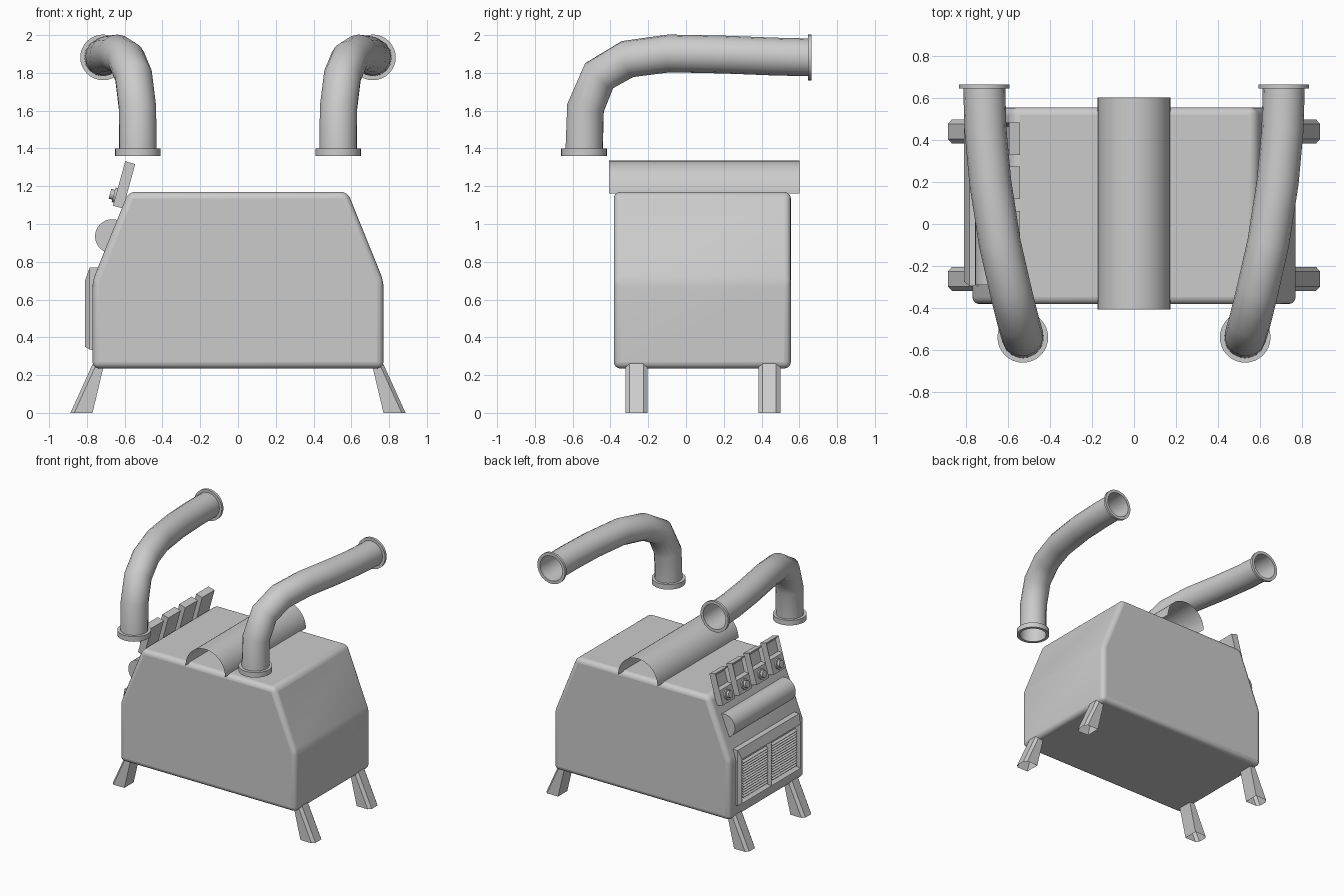
import bpy, bmesh
from math import radians, cos, sin, pi
from mathutils import Matrix, Vector

if "Cube" in bpy.data.objects:
    bpy.data.objects.remove(bpy.data.objects["Cube"])

YC = 0.09  # y centre of the cabinet


def finish(name, bm, smooth=None):
    bmesh.ops.recalc_face_normals(bm, faces=bm.faces)
    me = bpy.data.meshes.new(name)
    bm.to_mesh(me)
    bm.free()
    ob = bpy.data.objects.new(name, me)
    bpy.context.collection.objects.link(ob)
    if smooth:
        shade(ob, smooth)
    return ob


def shade(ob, angle):
    bpy.ops.object.select_all(action='DESELECT')
    ob.select_set(True)
    bpy.context.view_layer.objects.active = ob
    bpy.ops.object.shade_smooth_by_angle(angle=radians(angle))


def loft(rings, cap_start=True, cap_end=True, closed=False):
    """Bridge rings of equal point count into a skin."""
    bm = bmesh.new()
    vs = [[bm.verts.new(p) for p in r] for r in rings]
    n = len(rings[0])
    pairs = list(zip(vs, vs[1:])) + ([(vs[-1], vs[0])] if closed else [])
    for a, b in pairs:
        for i in range(n):
            j = (i + 1) % n
            bm.faces.new((a[i], a[j], b[j], b[i]))
    if cap_start and not closed:
        bm.faces.new(vs[0])
    if cap_end and not closed:
        bm.faces.new(vs[-1])
    return bm


def add_box(bm, size, mat):
    bmesh.ops.create_cube(bm, size=1, matrix=mat @ Matrix.Diagonal((*size, 1)))


def add_cyl(bm, r, depth, mat, seg=24):
    bmesh.ops.create_cone(bm, cap_ends=True, segments=seg, radius1=r, radius2=r,
                          depth=depth, matrix=mat)


def ring(name, r_in, r_out, h, mat):
    prof = [(r_in, -h / 2), (r_out, -h / 2), (r_out, h / 2), (r_in, h / 2)]
    n = 32
    rings = [[mat @ Vector((r * cos(2 * pi * k / n), r * sin(2 * pi * k / n), z))
              for k in range(n)] for r, z in prof]
    return finish(name, loft(rings, closed=True), 35)


# cabinet body: chamfered profile with rounded edges
prof = [(-.77, .235), (.77, .235), (.77, .70), (.58, 1.17), (-.58, 1.17), (-.77, .70)]
body = finish("cabinet_body", loft([[(x, y, z) for x, z in prof] for y in (-.382, .555)]))
bev = body.modifiers.new("round", 'BEVEL')
bev.width, bev.segments = .035, 4
bev.limit_method, bev.angle_limit = 'ANGLE', radians(10)
shade(body, 40)

# splayed legs with chamfered outer corners, open at the foot
for sx in (-1, 1):
    for yc in (-.262, .441):
        def section(xi, xo, z):
            pts = [(xi, -.058), (xo - .02, -.058), (xo, -.036),
                   (xo, .036), (xo - .02, .058), (xi, .058)]
            return [(sx * x, yc + y, z) for x, y in pts]
        finish("leg", loft([section(.77, .887, 0), section(.705, .762, .275)],
                           cap_start=False))

# half-round cover on the top (open thin shell)
bm = bmesh.new()
n = 24
rows = [[bm.verts.new((.173 * cos(pi * k / n), y, 1.162 + .173 * sin(pi * k / n)))
         for k in range(n + 1)] for y in (-.408, .602)]
for k in range(n):
    bm.faces.new((rows[0][k], rows[0][k + 1], rows[1][k + 1], rows[1][k]))
finish("top_cover", bm, 40)

# bent pipes with end flanges
path = [(.53, -.54, 1.365), (.532, -.532, 1.615), (.553, -.46, 1.785),
        (.59, -.31, 1.873), (.64, -.09, 1.903), (.685, .2, 1.897),
        (.708, .45, 1.887), (.714, .655, 1.882)]
for sx in (-1, 1):
    cu = bpy.data.curves.new("pipe", 'CURVE')
    cu.dimensions = '3D'
    cu.bevel_depth, cu.bevel_resolution = .1, 6
    sp = cu.splines.new('POLY')
    sp.points.add(len(path) - 1)
    for p, (x, y, z) in zip(sp.points, path):
        p.co = (sx * x, y, z, 1)
    tmp = bpy.data.objects.new("pipe_path", cu)
    bpy.context.collection.objects.link(tmp)
    dg = bpy.context.evaluated_depsgraph_get()
    me = bpy.data.meshes.new_from_object(tmp.evaluated_get(dg))
    bpy.data.objects.remove(tmp)
    pipe = bpy.data.objects.new("pipe", me)
    bpy.context.collection.objects.link(pipe)
    shade(pipe, 50)
    ring("pipe_lower_flange", .098, .121, .04, Matrix.Translation((sx * .53, -.54, 1.38)))
    ring("pipe_end_flange", .098, .121, .02,
         Matrix.Translation((sx * .714, .655, 1.882)) @ Matrix.Rotation(pi / 2, 4, 'X'))

# vent panel: chamfered slab with two recessed openings
def rect(x, hy, z0, z1):
    return [(x, YC - hy, z0), (x, YC + hy, z0), (x, YC + hy, z1), (x, YC - hy, z1)]

bm = loft([rect(-.74, .385, .33, .77), rect(-.785, .385, .335, .77), rect(-.81, .365, .35, .70)])
front = [f for f in bm.faces if all(v.co.x < -.805 for v in f.verts)]
geo = front + list(front[0].edges) + list(front[0].verts)
bmesh.ops.bisect_plane(bm, geom=geo, plane_co=(0, YC, 0), plane_no=(0, 1, 0))
bmesh.ops.recalc_face_normals(bm, faces=bm.faces)
front = [f for f in bm.faces if all(v.co.x < -.805 for v in f.verts)]
bmesh.ops.inset_individual(bm, faces=front, thickness=.03)
bmesh.ops.translate(bm, vec=(.028, 0, 0), verts=list({v for f in front for v in f.verts}))
finish("vent_panel", bm)

# louvre slats in both openings
bm = bmesh.new()
for s in (-1, 1):
    for k in range(14):
        m = Matrix.Translation((-.791, YC + s * .1825, .39 + k * .0208)) @ Matrix.Rotation(radians(-35), 4, 'Y')
        add_box(bm, (.022, .305, .006), m)
finish("vent_slats", bm)

# horizontal roll on the sloped face
bm = bmesh.new()
add_cyl(bm, .09, .76, Matrix.Translation((-.667, YC, .935)) @ Matrix.Rotation(pi / 2, 4, 'X'), 32)
finish("side_roll", bm, 40)

# row of four tilted gauge plates, each with a window and a knob
for k in range(4):
    m = Matrix.Translation((-.603, YC + .317 - k * .2113, 1.207)) @ Matrix.Rotation(radians(15.5), 4, 'Y')
    bm = bmesh.new()
    add_box(bm, (.055, .155, .244), Matrix())
    face = [f for f in bm.faces if f.normal.x < -.9]
    geo = face + list(face[0].edges) + list(face[0].verts)
    bmesh.ops.bisect_plane(bm, geom=geo, plane_co=(0, 0, -.01), plane_no=(0, 0, 1))
    upper = [f for f in bm.faces if f.normal.x < -.9 and f.calc_center_median().z > 0]
    bmesh.ops.inset_individual(bm, faces=upper, thickness=.028)
    bmesh.ops.translate(bm, vec=(.02, 0, 0), verts=list({v for f in upper for v in f.verts}))
    bm.transform(m)
    finish("gauge_plate", bm)
    bm = bmesh.new()
    for r, d in ((.04, .012), (.027, .032)):
        add_cyl(bm, r, d, m @ Matrix.Translation((-.0275 - d / 2, 0, -.065))
                @ Matrix.Rotation(pi / 2, 4, 'Y'))
    finish("gauge_knob", bm, 40)
